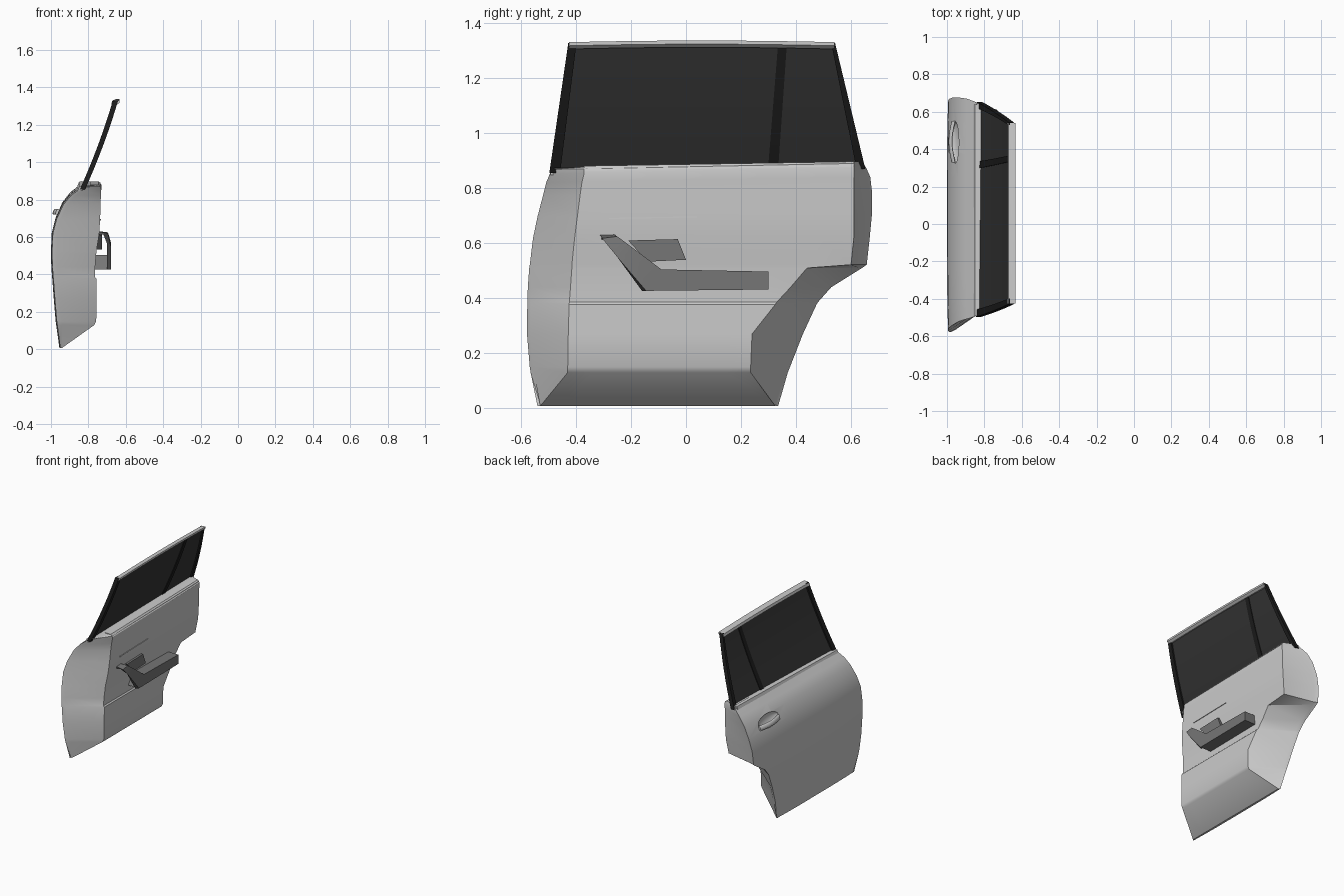
import bpy, bmesh, math
from mathutils import Vector

if "Cube" in bpy.data.objects:
    bpy.data.objects.remove(bpy.data.objects["Cube"])

def mat(name, v):
    m = bpy.data.materials.new(name)
    m.diffuse_color = (v, v, v, 1)
    m.use_nodes = True
    m.node_tree.nodes["Principled BSDF"].inputs["Base Color"].default_value = m.diffuse_color
    return m

DARK, GLASS, TRIM = mat("dark_trim", .012), mat("dark_glass", .035), mat("grey_trim", .18)

def make(name, verts, faces, material=None, angle=30):
    me = bpy.data.meshes.new(name)
    me.from_pydata(verts, [], faces)
    bm = bmesh.new()
    bm.from_mesh(me)
    bmesh.ops.recalc_face_normals(bm, faces=bm.faces)
    bm.to_mesh(me)
    bm.free()
    ob = bpy.data.objects.new(name, me)
    bpy.context.collection.objects.link(ob)
    if material:
        me.materials.append(material)
    smooth(ob, angle)
    return ob

def smooth(ob, angle):
    bpy.ops.object.select_all(action='DESELECT')
    ob.select_set(True)
    bpy.context.view_layer.objects.active = ob
    bpy.ops.object.shade_smooth_by_angle(angle=math.radians(angle))

def loft(name, rings, material=None, angle=30):
    """Skin a list of equal-length closed rings and cap both ends."""
    n = len(rings[0])
    verts = [p for r in rings for p in r]
    faces = [(i*n + j, i*n + (j+1) % n, (i+1)*n + (j+1) % n, (i+1)*n + j)
             for i in range(len(rings)-1) for j in range(n)]
    faces += [tuple(range(n)), tuple(range(len(verts)-n, len(verts)))]
    return make(name, verts, faces, material, angle)

def lerp(a, b, t):
    return a + (b - a) * t

# Door shell: z, outer x, outer front y, outer rear y, inner x, inner front y, inner rear y
ROWS = [
    (.008, -.955, -.54, .335, -.94, -.53, .325),
    (.13, -.972, -.565, .37, -.768, -.43, .235),
    (.15, -.975, -.568, .378, -.758, -.43, .235),
    (.27, -.985, -.578, .425, -.757, -.428, .24),
    (.378, -.993, -.577, .475, -.757, -.425, .325),
    (.386, -.994, -.577, .48, -.765, -.424, .33),
    (.44, -.998, -.575, .528, -.764, -.42, .38),
    (.51, -1, -.57, .64, -.758, -.415, .44),
    (.522, -1, -.568, .657, -.757, -.415, .60),
    (.62, -.996, -.556, .668, -.742, -.405, .61),
    (.70, -.976, -.54, .676, -.737, -.395, .61),
    (.78, -.94, -.52, .676, -.735, -.385, .61),
    (.83, -.90, -.508, .67, -.733, -.378, .61),
    (.862, -.858, -.495, .655, -.731, -.37, .61),
    (.878, -.845, -.49, .645, -.735, -.37, .61),
    (.885, -.815, -.485, .64, -.75, -.37, .61)]

def shell_ring(row, n=8):
    z, xo, yf, yr, xi, fi, ri = row
    e = min(.03, (xi - xo) * .3)
    pts = [(xo + .006 * abs(2*k/n - 1)**4, lerp(yf, yr, k/n)) for k in range(n+1)]
    pts += [(xo + e, yr - .012)]
    pts += [(xi, lerp(ri, fi, k/n)) for k in range(n+1)]
    pts += [(xo + e, yf + .012)]
    return [(x, y, z + max(0, (z-.6)/.28) * .02 * y) for x, y in pts]

body = loft("door_shell", [shell_ring(r) for r in ROWS])

# Exterior handle: scooped pocket plus grip bar
TILT = math.radians(24)

def ellipsoid(name, loc, scale):
    bpy.ops.mesh.primitive_uv_sphere_add(segments=24, ring_count=12, location=loc, rotation=(0, TILT, 0))
    ob = bpy.context.object
    ob.name, ob.scale = name, scale
    smooth(ob, 40)
    return ob

cutter = ellipsoid("pocket_cutter", (-.957, .435, .748), (.026, .112, .046))
cutter.hide_render = True
mod = body.modifiers.new("pocket", 'BOOLEAN')
mod.object, mod.operation, mod.solver = cutter, 'DIFFERENCE', 'EXACT'
bpy.context.view_layer.objects.active = body
bpy.ops.object.modifier_apply(modifier="pocket")
bpy.data.objects.remove(cutter)
smooth(body, 30)

def grip_ring(t):
    y = lerp(.33, .55, t)
    bow = .016 * math.sin(math.pi * t)
    c = Vector((-.965 - bow, y, .735))
    return [tuple(c + Vector((.009*math.cos(a)+.013*math.sin(a)*math.sin(TILT), 0, .016*math.sin(a))))
            for a in (2*math.pi*k/10 for k in range(10))]

loft("outer_handle", [grip_ring(k/8) for k in range(9)], None, 50)

# Window: curved strips that follow the side-glass lean
def glass_x(z):
    t = (z - .87) / .46
    return -.825 + .205*t - .035*t*t

def strip(name, bottom, top, thick, material, z0=.855, z1=1.328):
    rings = []
    for k in range(9):
        t = k / 8
        a, b = lerp(bottom[0], top[0], t), lerp(bottom[1], top[1], t)
        zz = lerp(z0, z1, t)
        x = glass_x(zz)
        rings.append([(x-thick, a, zz), (x-thick, b, zz), (x+thick, b, zz), (x+thick, a, zz)])
    return loft(name, rings, material)

strip("window_glass", (-.48, .635), (-.415, .535), .003, GLASS)
strip("front_window_frame", (-.497, -.458), (-.428, -.398), .014, DARK)
strip("rear_window_frame", (.62, .652), (.528, .542), .014, DARK, .87)
strip("window_divider", (.297, .334), (.335, .367), .008, DARK)

# Top rail with a slight crown
RAIL = [(-.677, 1.312), (-.672, 1.33), (-.655, 1.337), (-.634, 1.337), (-.634, 1.324), (-.65, 1.312)]
loft("window_top_rail", [[(x, lerp(-.425, .54, k/8), z - .006*(k/4-1)**2) for x, z in RAIL] for k in range(9)])

# Belt seals on both sides of the glass
loft("outer_belt_seal", [[(x, y, z + .024*y) for x, z in ((-.858, .86), (-.85, .88), (-.832, .884), (-.83, .86))]
                         for y in (-.492, .64)])
loft("inner_belt_pad", [[(x, y, z + .016*y) for x, z in ((-.8, .87), (-.79, .887), (-.745, .887), (-.73, .87))]
                        for y in (-.37, .61)])

# Extrude a side-view outline between two x values
def slab(name, outline, x0, x1, material=None):
    return loft(name, [[(x, y, z) for y, z in outline] for x in (x0, x1)], material)

# Armrest block, raised pull bar and its upper return to the panel
slab("armrest", [(-.145, .427), (-.10, .505), (.30, .497), (.30, .432)], -.765, -.68, TRIM)
loft("pull_bar", [
    [(-.70, -.16, .427), (-.68, -.145, .427), (-.68, -.08, .498), (-.70, -.08, .498)],
    [(-.70, -.25, .565), (-.68, -.25, .55), (-.68, -.18, .573), (-.70, -.18, .573)],
    [(-.72, -.30, .615), (-.695, -.305, .618), (-.695, -.25, .625), (-.72, -.25, .613)],
    [(-.765, -.315, .612), (-.76, -.315, .634), (-.76, -.265, .634), (-.765, -.265, .612)]], TRIM)

# Interior release lever and thin trim lines
slab("inner_release_lever", [(-.21, .61), (-.03, .615), (0, .54), (-.14, .533)], -.765, -.728, TRIM)
slab("upper_trim_line", [(-.28, .688), (.04, .694), (.04, .698), (-.28, .692)], -.75, -.733)
